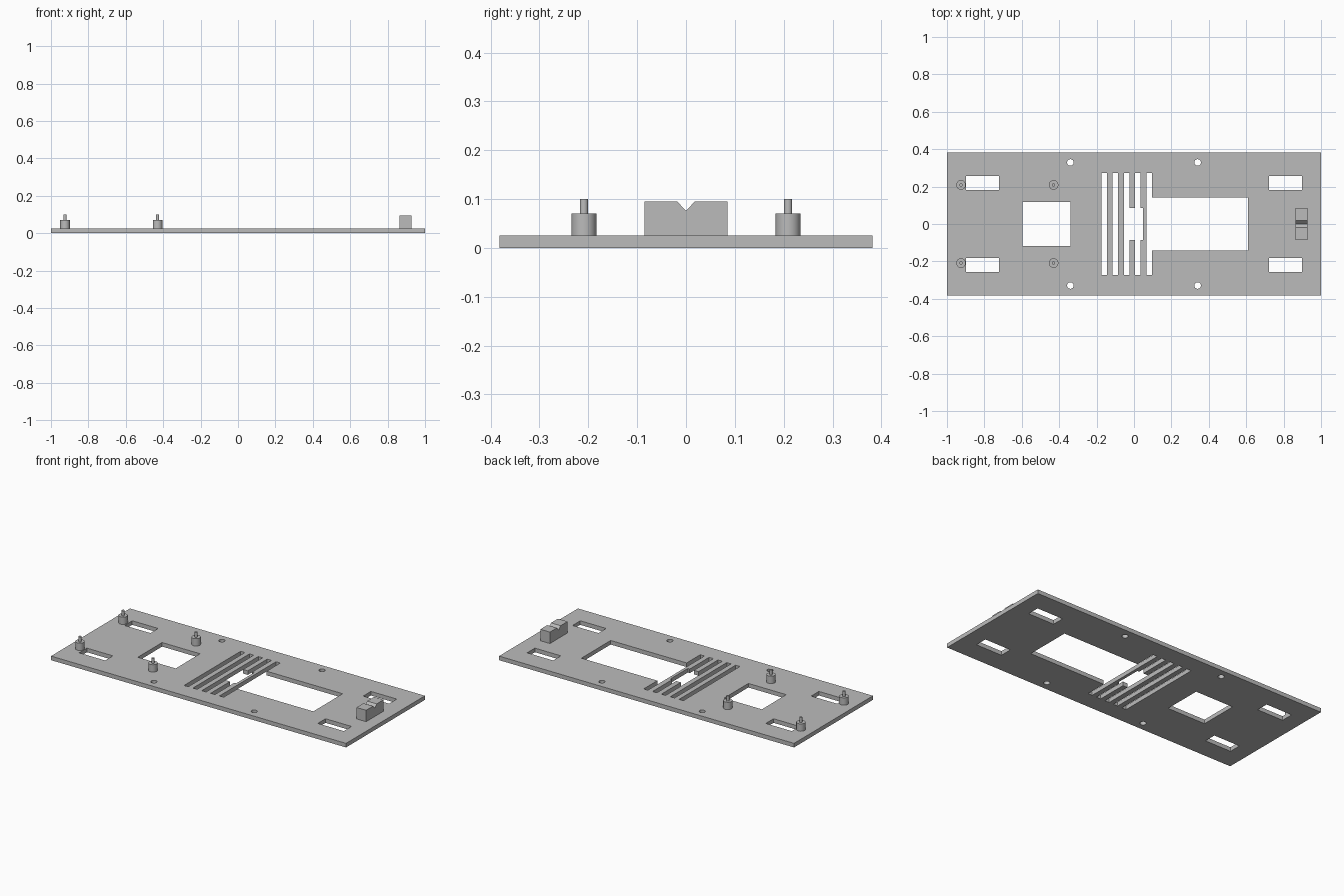
import bpy
import bmesh
from math import cos, sin, tau

cube = bpy.data.objects.get("Cube")
if cube:
    bpy.data.objects.remove(cube, do_unlink=True)

THICK = 0.025

grey = bpy.data.materials.new("plain grey")
grey.use_nodes = True
COLOUR = (0.5, 0.5, 0.5, 1)
grey.diffuse_color = COLOUR
grey.node_tree.nodes["Principled BSDF"].inputs["Base Color"].default_value = COLOUR


def add_object(name, mesh):
    obj = bpy.data.objects.new(name, mesh)
    mesh.materials.clear()
    mesh.materials.append(grey)
    bpy.context.collection.objects.link(obj)
    return obj


def mirrored(upper):
    """Close an upper half outline with its reflection in y."""
    return upper + [(x, -y) for x, y in reversed(upper)]


def box(x0, x1, y0, y1):
    return [(x0, y0), (x1, y0), (x1, y1), (x0, y1)]


def circle(x, y, r, n=24):
    return [(x + r * cos(tau * i / n), y + r * sin(tau * i / n)) for i in range(n)]


def plate(name, outlines, thickness):
    """Fill the first outline, leave the others open, and extrude."""
    curve = bpy.data.curves.new(name + "_profile", 'CURVE')
    curve.dimensions = '2D'
    curve.fill_mode = 'BOTH'
    curve.extrude = thickness / 2
    for points in outlines:
        spline = curve.splines.new('POLY')
        spline.points.add(len(points) - 1)
        for p, (x, y) in zip(spline.points, points):
            p.co = (x, y, 0, 1)
        spline.use_cyclic_u = True
    temp = bpy.data.objects.new(name + "_profile", curve)
    bpy.context.collection.objects.link(temp)
    bpy.context.view_layer.update()
    evaluated = temp.evaluated_get(bpy.context.evaluated_depsgraph_get())
    mesh = bpy.data.meshes.new_from_object(evaluated)
    bpy.data.objects.remove(temp, do_unlink=True)
    bm = bmesh.new()
    bm.from_mesh(mesh)
    bmesh.ops.remove_doubles(bm, verts=bm.verts, dist=1e-5)
    bmesh.ops.translate(bm, verts=bm.verts, vec=(0, 0, thickness / 2))
    bmesh.ops.recalc_face_normals(bm, faces=bm.faces)
    for f in bm.faces:
        f.smooth = False
    bm.to_mesh(mesh)
    bm.free()
    mesh.name = name
    return add_object(name, mesh)


# Base plate openings: five slots, two of them joined by a pocket, one by the window
TOP = 0.274
s = [(-0.174 + 0.06 * i, -0.145 + 0.06 * i) for i in range(5)]
pocket, window = 0.086, 0.142
outlines = [
    box(-1, 1, -0.382, 0.382),
    box(*s[0], -TOP, TOP),
    box(*s[1], -TOP, TOP),
    mirrored([(s[2][0], TOP), (s[2][1], TOP), (s[2][1], pocket), (s[3][0], pocket),
              (s[3][0], TOP), (s[3][1], TOP), (s[3][1], pocket), (0.048, pocket)]),
    mirrored([(s[4][0], TOP), (s[4][1], TOP), (s[4][1], window), (0.61, window)]),
    box(-0.597, -0.34, -0.118, 0.118),
]
# Corner slots and screw holes
for sx in (-1, 1):
    for sy in (-1, 1):
        outlines.append(box(sx * 0.721, sx * 0.897, sy * 0.182, sy * 0.257))
        outlines.append(circle(sx * 0.34, sy * 0.329, 0.0175))
plate("base_plate", outlines, THICK)


# Standoffs with a thin locating pin
def standoff(name, x, y):
    bm = bmesh.new()
    for radius, z0, z1 in ((0.0255, THICK, 0.07), (0.0085, 0.07, 0.1)):
        made = bmesh.ops.create_cone(bm, cap_ends=True, segments=32, radius1=radius,
                                     radius2=radius, depth=z1 - z0)
        bmesh.ops.translate(bm, verts=made["verts"], vec=(x, y, (z0 + z1) / 2))
    mesh = bpy.data.meshes.new(name)
    bm.to_mesh(mesh)
    bm.free()
    obj = add_object(name, mesh)
    bpy.ops.object.select_all(action='DESELECT')
    obj.select_set(True)
    bpy.context.view_layer.objects.active = obj
    bpy.ops.object.shade_smooth_by_angle()


for end, x in (("outer", -0.925), ("inner", -0.43)):
    for side, y in (("front", -0.209), ("back", 0.209)):
        standoff(f"{end}_{side}_standoff", x, y)

# Support block with a V notch, extruded along x
HALF, HIGH = 0.085, 0.095
profile = [(-HALF, THICK), (HALF, THICK), (HALF, HIGH), (0.018, HIGH),
           (0, 0.076), (-0.018, HIGH), (-HALF, HIGH)]
bm = bmesh.new()
face = bm.faces.new([bm.verts.new((0.863, y, z)) for y, z in profile])
swept = bmesh.ops.extrude_face_region(bm, geom=[face], use_keep_orig=True)
bmesh.ops.translate(bm, vec=(0.065, 0, 0),
                    verts=[g for g in swept["geom"] if isinstance(g, bmesh.types.BMVert)])
bmesh.ops.recalc_face_normals(bm, faces=bm.faces)
block = bpy.data.meshes.new("notched_block")
bm.to_mesh(block)
bm.free()
add_object("notched_block", block)
